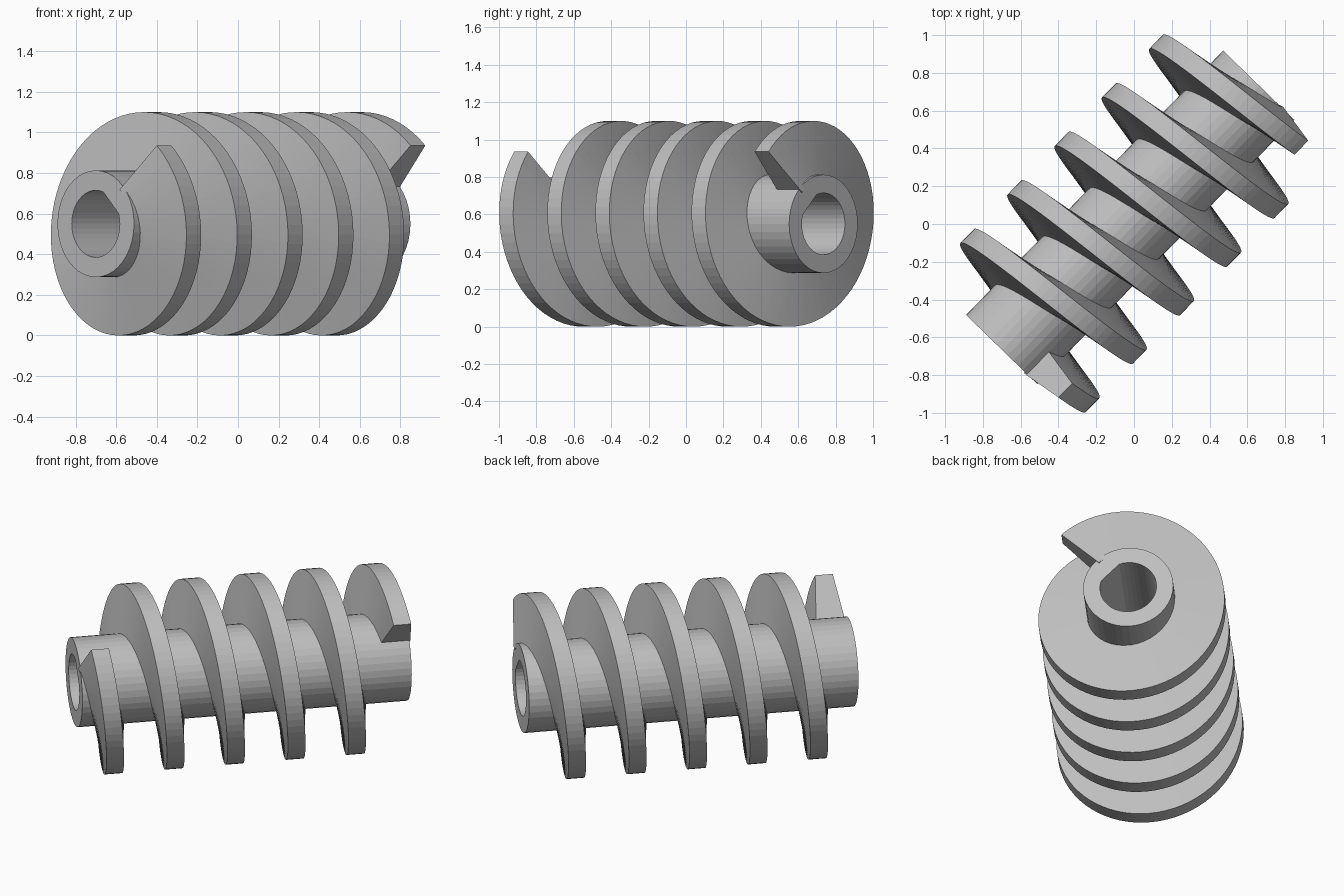
import bpy, bmesh, math
from mathutils import Matrix

if "Cube" in bpy.data.objects:
    bpy.data.objects.remove(bpy.data.objects["Cube"])

# Overall placement: screw axis lies flat, turned about z
TURN = math.radians(45.8)
PLACE = Matrix.Translation((-0.02, 0.035, 0.55)) @ Matrix.Rotation(TURN, 4, 'Z')
HALF_LENGTH = 0.976
SHAFT_R, BORE_R, THREAD_R, ROOT_R = 0.263, 0.165, 0.55, 0.24
PITCH, TURNS, STEPS = 0.3585, 5, 72
START = math.radians(44.5)          # angle of the thread ends and the bore flat

steel = bpy.data.materials.new("steel_grey")
steel.diffuse_color = (0.52, 0.52, 0.52, 1)
steel.use_nodes = True
steel.node_tree.nodes["Principled BSDF"].inputs["Base Color"].default_value = steel.diffuse_color


def point(u, r, a):
    """Position at distance u along the axis, radius r and angle a."""
    return (u, -r * math.cos(a), r * math.sin(a))


def finish(bm, name):
    bmesh.ops.recalc_face_normals(bm, faces=bm.faces[:])
    mesh = bpy.data.meshes.new(name)
    bm.to_mesh(mesh)
    bm.free()
    mesh.materials.append(steel)
    obj = bpy.data.objects.new(name, mesh)
    obj.matrix_world = PLACE
    bpy.context.collection.objects.link(obj)
    return obj


def skin(bm, loops, closed):
    """Join neighbouring loops of equal size with quads."""
    n = len(loops[0])
    for i in range(len(loops) if closed else len(loops) - 1):
        a, b = loops[i], loops[(i + 1) % len(loops)]
        for j in range(n):
            k = (j + 1) % n
            bm.faces.new((a[j], a[k], b[k], b[j]))


# Hollow shaft with a D-shaped bore
bm = bmesh.new()
SIDES = 40
FLAT = BORE_R * 0.89
loops = []
for u, bore in ((-HALF_LENGTH, False), (HALF_LENGTH, False),
                (HALF_LENGTH, True), (-HALF_LENGTH, True)):
    loop = []
    for i in range(SIDES):
        d = 2 * math.pi * i / SIDES
        r = SHAFT_R
        if bore:
            r = min(BORE_R, FLAT / math.cos(d)) if math.cos(d) > 0.1 else BORE_R
        loop.append(bm.verts.new(point(u, r, START + d)))
    loops.append(loop)
skin(bm, loops, True)
finish(bm, "shaft")

# Helical thread: trapezoid section swept five turns around the shaft
bm = bmesh.new()
section = ((-0.088, ROOT_R), (-0.052, THREAD_R), (0.052, THREAD_R), (0.088, ROOT_R))
loops = []
for i in range(TURNS * STEPS + 1):
    t = i / STEPS
    u = (t - TURNS / 2) * PITCH
    a = START - 2 * math.pi * t
    loops.append([bm.verts.new(point(u + w, r, a)) for w, r in section])
skin(bm, loops, False)
bm.faces.new(loops[0])
bm.faces.new(loops[-1])
finish(bm, "thread")
